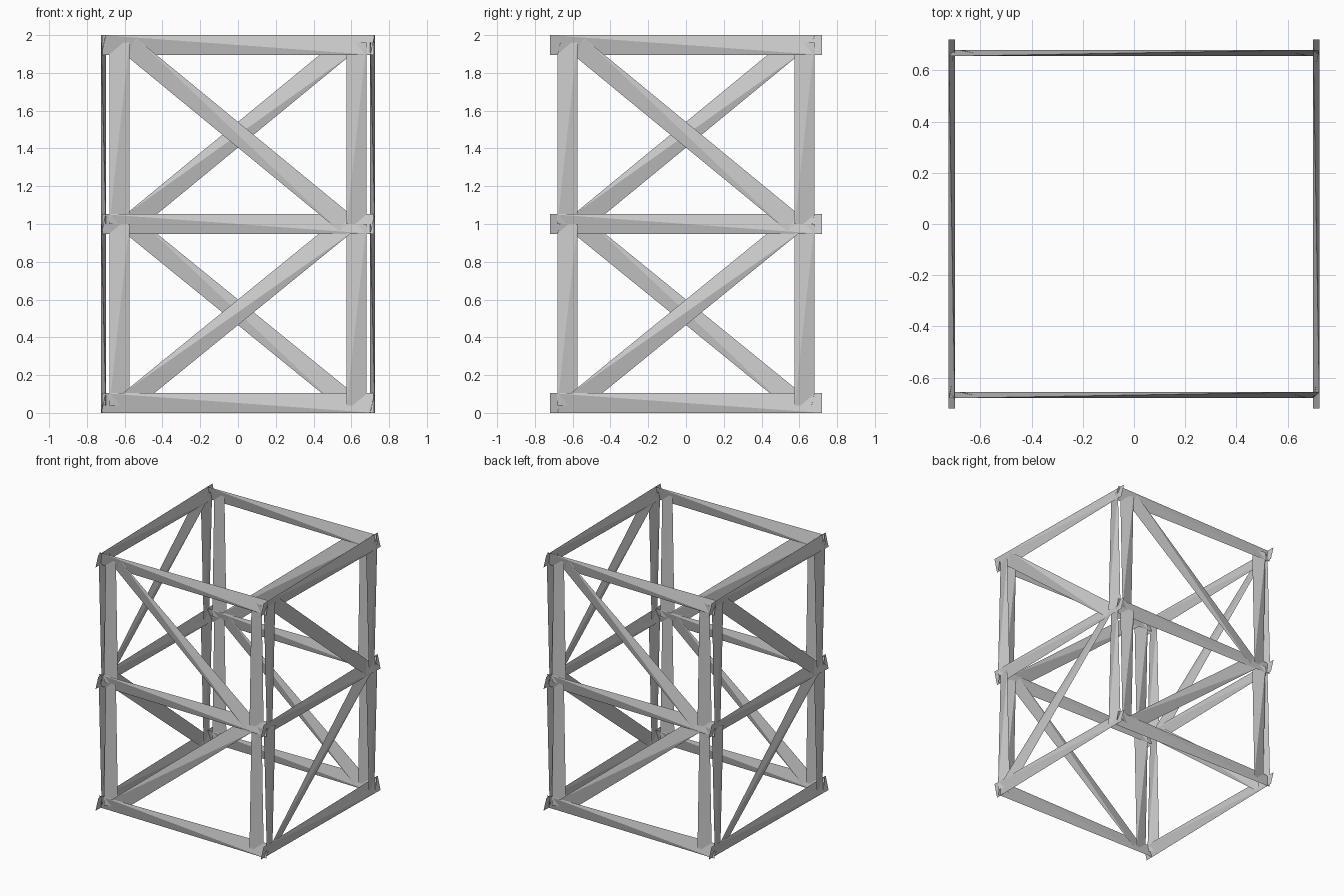
import bpy
from math import radians, hypot
from mathutils import Matrix, Vector

if "Cube" in bpy.data.objects:
    bpy.data.objects.remove(bpy.data.objects["Cube"])

T = 0.025  # strip thickness
W = 0.105  # strip width


def strip(name, a, b, rot, dist):
    """Twisted thin strip between two (x, z) points of one tower side."""
    dx, dz = b[0] - a[0], b[1] - a[1]
    n = hypot(dx, dz)
    ux, uz = -dz / n * W / 2, dx / n * W / 2
    out, inn = -dist - T / 2, -dist + T / 2
    # outer ridge runs corner to corner, the other two corners sit further in
    pts = [(a[0] + ux, out, a[1] + uz), (a[0] - ux, inn, a[1] - uz),
           (b[0] - ux, out, b[1] - uz), (b[0] + ux, inn, b[1] + uz)]
    m = Matrix.Rotation(radians(rot), 4, 'Z')
    mesh = bpy.data.meshes.new(name)
    mesh.from_pydata([m @ Vector(p) for p in pts], [],
                     [(0, 1, 2), (0, 2, 3), (0, 3, 1), (1, 3, 2)])
    obj = bpy.data.objects.new(name, mesh)
    bpy.context.collection.objects.link(obj)


LOW, MID, TOP = W / 2, 1.0, 2 - W / 2
sides = [("front", 0, 0.668), ("right", 90, 0.712),
         ("back", 180, 0.668), ("left", 270, 0.712)]

for side, rot, dist in sides:
    # horizontal rails
    for label, z in (("bottom", LOW), ("middle", MID), ("top", TOP)):
        strip(f"{side}_{label}_rail", (-0.72, z), (0.72, z), rot, dist)
    # uprights, one per storey
    for label, x in (("a", -0.628), ("b", 0.628)):
        strip(f"{side}_lower_post_{label}", (x, 0.04), (x, MID), rot, dist)
        strip(f"{side}_upper_post_{label}", (x, MID), (x, 1.96), rot, dist)
    # diagonal braces
    strip(f"{side}_lower_brace", (-0.575, 0.065), (0.575, 1.0), rot, dist)
    strip(f"{side}_upper_brace", (-0.575, 1.945), (0.575, 1.0), rot, dist)
